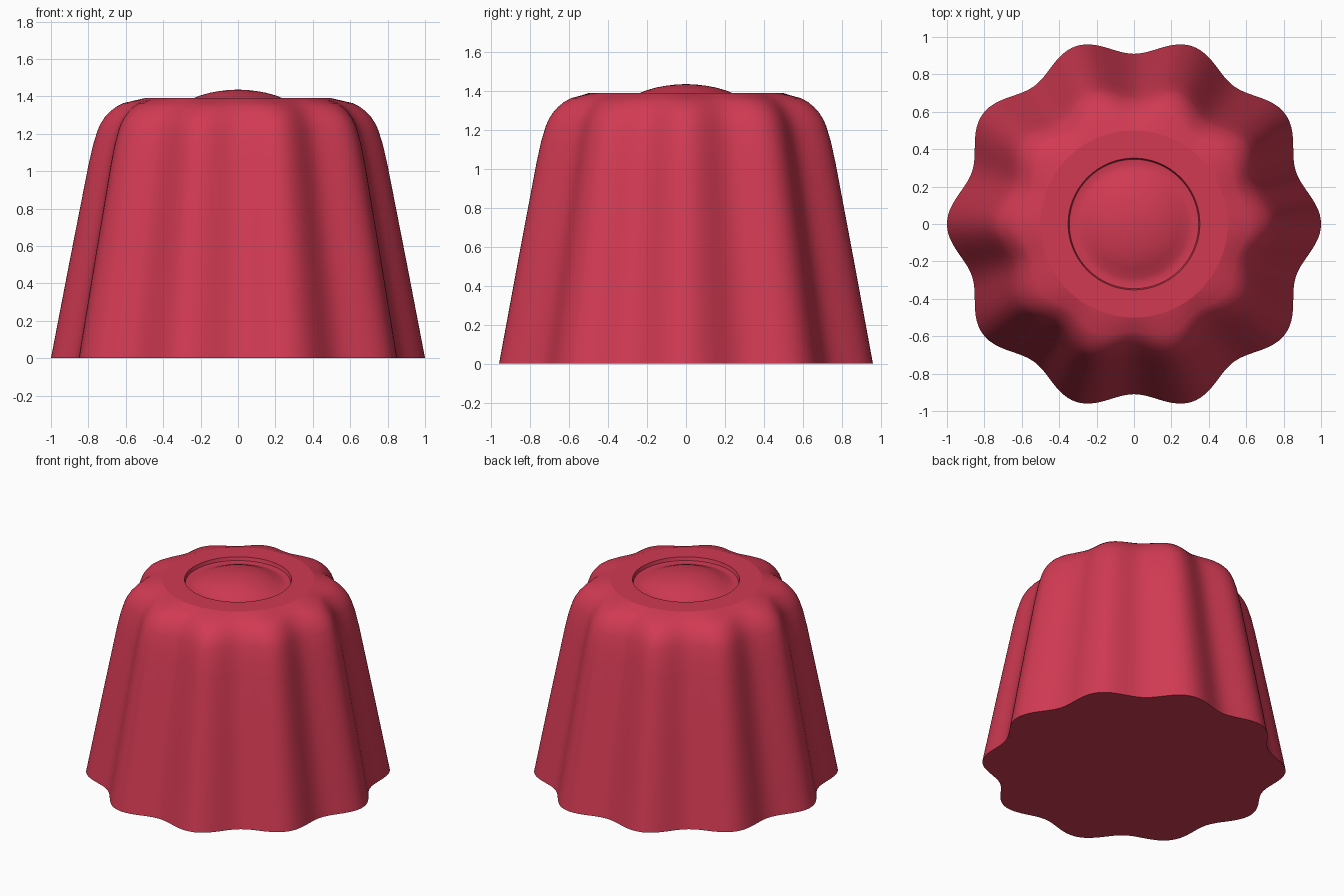
import bpy
import bmesh
import math

cube = bpy.data.objects.get("Cube")
if cube:
    bpy.data.objects.remove(cube, do_unlink=True)

SEGMENTS = 240
LOBES = 10

# Single jelly red for the whole model
red = bpy.data.materials.new("jelly_red")
red.use_nodes = True
colour = (0.64, 0.042, 0.086, 1.0)
red.diffuse_color = colour
red.node_tree.nodes["Principled BSDF"].inputs["Base Color"].default_value = colour


def lathe(name, profile, sharp_rings=(), cap_first=False, cap_last=False):
    """Spin (lobe radius, height, flute depth) rows around z into a fluted skin."""
    bm = bmesh.new()
    rings = []
    for radius, z, depth in profile:
        ring = []
        for i in range(SEGMENTS):
            a = 2 * math.pi * i / SEGMENTS
            r = radius * (1 - depth * (1 - math.cos(LOBES * a)) / 2)
            ring.append(bm.verts.new((r * math.cos(a), r * math.sin(a), z)))
        rings.append(ring)
    for low, high in zip(rings, rings[1:]):
        for i in range(SEGMENTS):
            j = (i + 1) % SEGMENTS
            bm.faces.new((low[i], low[j], high[j], high[i]))
    if cap_first:
        bm.faces.new(rings[0][::-1])
    if cap_last:
        tip = bm.verts.new((0, 0, cap_last))
        for i in range(SEGMENTS):
            bm.faces.new((rings[-1][i], rings[-1][(i + 1) % SEGMENTS], tip))
    for face in bm.faces:
        face.smooth = True
    # Keep chosen rings crisp
    for k in sharp_rings:
        for i in range(SEGMENTS):
            edge = bm.edges.get((rings[k][i], rings[k][(i + 1) % SEGMENTS]))
            edge.smooth = False
    mesh = bpy.data.meshes.new(name)
    bm.to_mesh(mesh)
    bm.free()
    mesh.materials.append(red)
    obj = bpy.data.objects.new(name, mesh)
    bpy.context.collection.objects.link(obj)
    return obj


# Fluted body: flat base, tapering wall, rounded shoulder, flat top, pit wall
lathe("fluted_body", [
    (1.00, 0.00, 0.09),
    (0.90, 0.52, 0.09),
    (0.80, 1.03, 0.09),
    (0.775, 1.14, 0.09),
    (0.75, 1.22, 0.09),
    (0.735, 1.254, 0.089),
    (0.712, 1.289, 0.087),
    (0.683, 1.320, 0.083),
    (0.650, 1.345, 0.076),
    (0.612, 1.364, 0.062),
    (0.50, 1.39, 0.0),
    (0.352, 1.39, 0.0),
    (0.345, 1.364, 0.0),
], sharp_rings=(0, 10, 11, 12), cap_first=True)

# Low dome rising out of the round pit
lathe("centre_dome", [
    (0.347, 1.366, 0.0),
    (0.315, 1.361, 0.0),
    (0.285, 1.368, 0.0),
    (0.24, 1.389, 0.0),
    (0.20, 1.405, 0.0),
    (0.15, 1.419, 0.0),
    (0.10, 1.428, 0.0),
    (0.05, 1.434, 0.0),
], cap_last=1.436)
